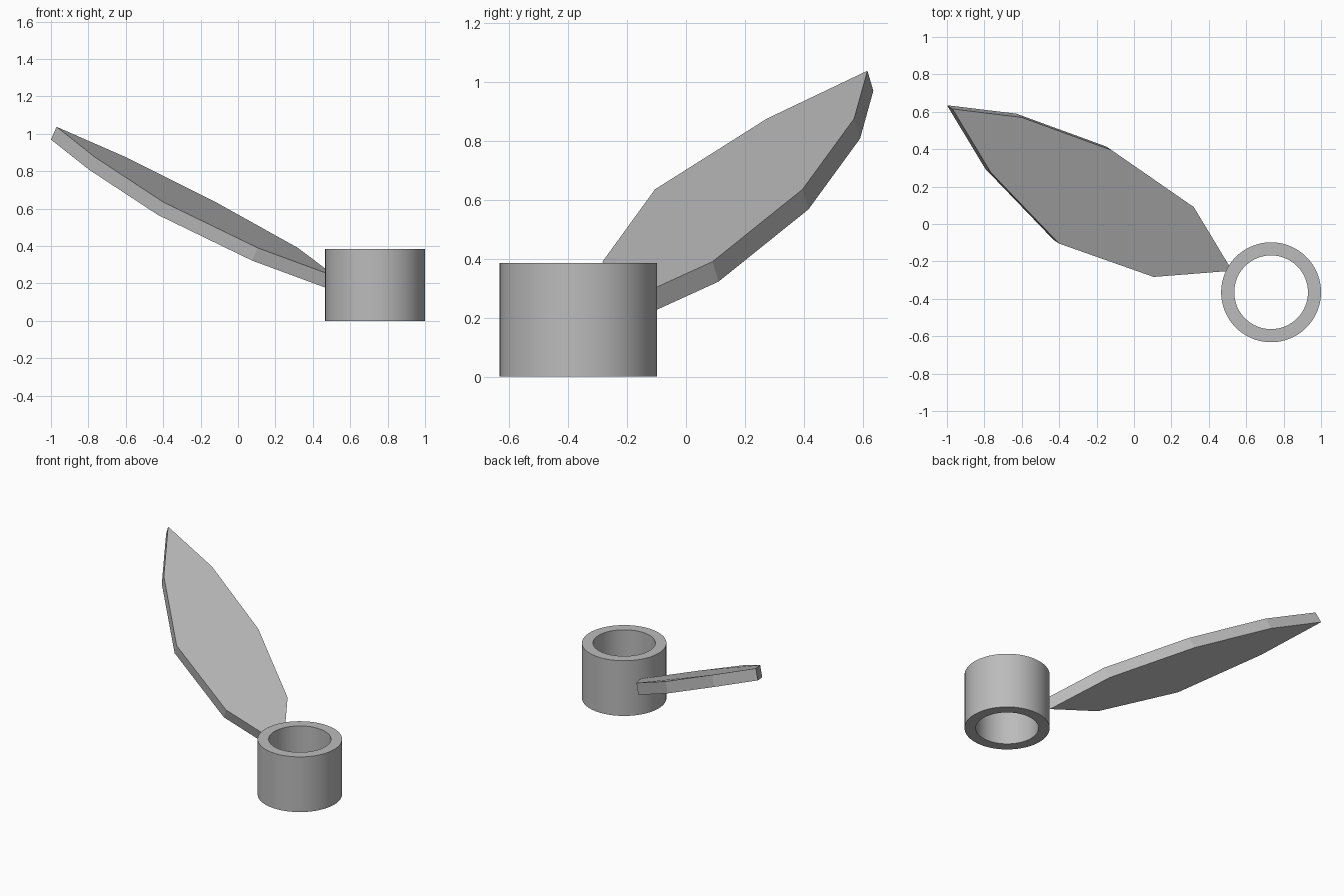
import bpy, bmesh, math
from mathutils import Vector

old = bpy.data.objects.get("Cube")
if old:
    bpy.data.objects.remove(old)

# Single grey material
GREY = (0.5, 0.5, 0.5, 1)
mat = bpy.data.materials.new("plain grey")
mat.use_nodes = True
mat.diffuse_color = GREY
mat.node_tree.nodes["Principled BSDF"].inputs["Base Color"].default_value = GREY


def finish(name, bm):
    bmesh.ops.recalc_face_normals(bm, faces=bm.faces)
    mesh = bpy.data.meshes.new(name)
    bm.to_mesh(mesh)
    bm.free()
    mesh.materials.append(mat)
    obj = bpy.data.objects.new(name, mesh)
    bpy.context.collection.objects.link(obj)
    return obj


# Ring: rectangular section revolved around its own axis
CENTRE = Vector((0.733, -0.365, 0))
OUTER, INNER, HEIGHT = 0.267, 0.197, 0.385
bm = bmesh.new()
section = [bm.verts.new((r, 0, z)) for r, z in
           ((OUTER, 0), (OUTER, HEIGHT), (INNER, HEIGHT), (INNER, 0))]
edges = [bm.edges.new((section[i], section[(i + 1) % 4])) for i in range(4)]
bmesh.ops.spin(bm, geom=section + edges, cent=(0, 0, 0), axis=(0, 0, 1),
               angle=math.tau, steps=96, use_duplicate=False)
bmesh.ops.remove_doubles(bm, verts=bm.verts, dist=0.0001)
bmesh.ops.translate(bm, verts=bm.verts, vec=CENTRE)
ring = finish("ring", bm)
bpy.ops.object.select_all(action="DESELECT")
ring.select_set(True)
bpy.context.view_layer.objects.active = ring
bpy.ops.object.shade_smooth_by_angle(angle=math.radians(30))

# Leaf blade: outline from the root along the back edge to the tip and back
outline = [
    (0.525, -0.25, 0.235),
    (0.32, 0.09, 0.39), (-0.12, 0.395, 0.635), (-0.60, 0.57, 0.875),
    (-0.97, 0.615, 1.037),
    (-0.765, 0.275, 0.875), (-0.40, -0.105, 0.635), (0.105, -0.283, 0.39),
]
THICKNESS = Vector((-0.03, 0.02, -0.068))
bm = bmesh.new()
top = [Vector(p) for p in outline]
upper = [bm.verts.new(p) for p in top]
lower = [bm.verts.new(p + THICKNESS) for p in top]
bm.faces.new(upper)
bm.faces.new(lower[::-1])
for i in range(len(top)):
    j = (i + 1) % len(top)
    bm.faces.new((upper[i], lower[i], lower[j], upper[j]))
finish("leaf_blade", bm)
